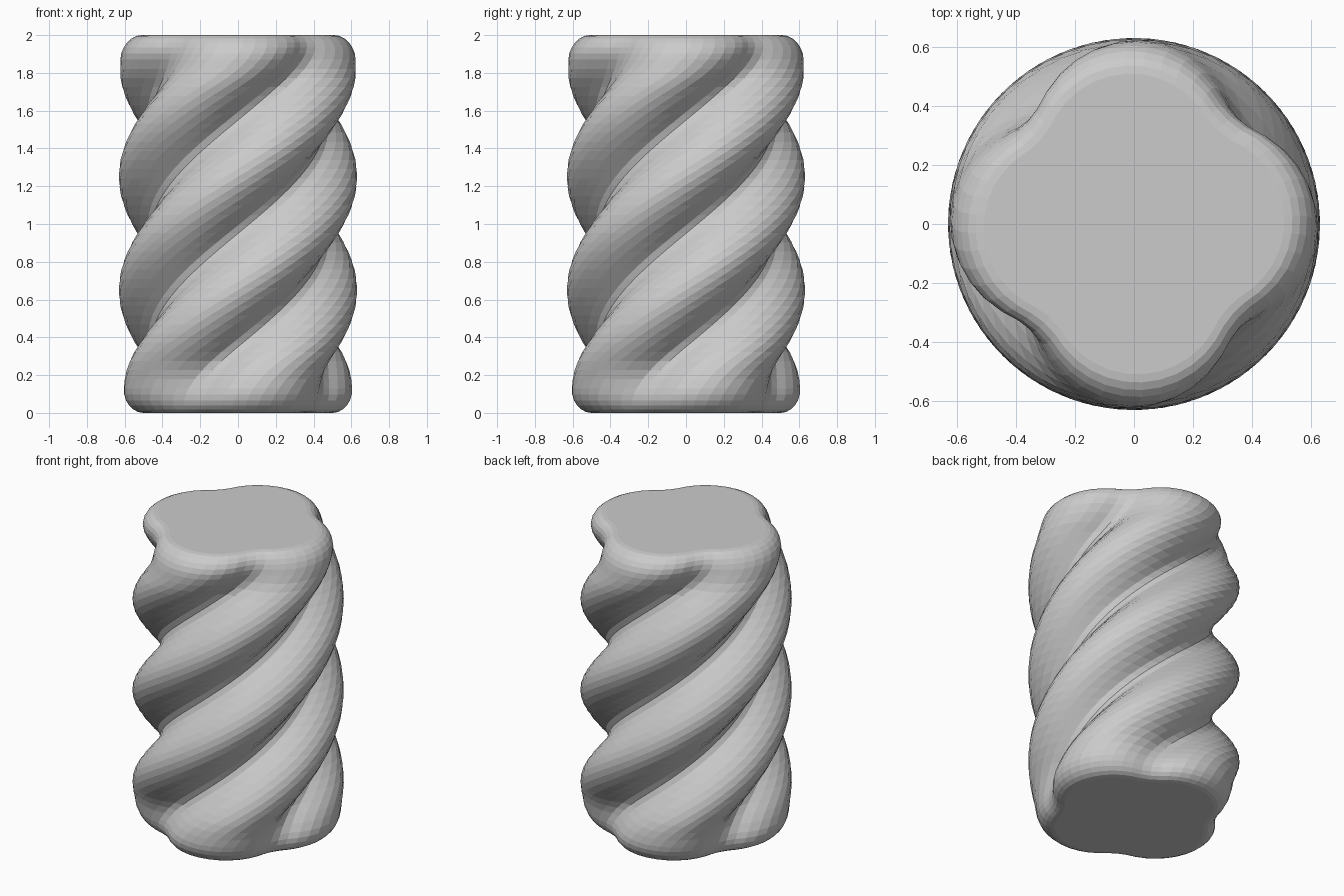
import bpy, bmesh, math

if "Cube" in bpy.data.objects:
    bpy.data.objects.remove(bpy.data.objects["Cube"])

HEIGHT = 2.0
LOBES, STEPS = 4, 14          # four twisted strands, facets per strand
STRAND_D, STRAND_R = 0.338, 0.292   # strand centre distance and radius
VALLEY = 0.46                 # softened groove radius
PITCH = 0.6                   # rise per quarter turn
ROUND_H, ROUND_IN = 0.13, 0.105   # rounded rim height and inset


def strand_radius(phi):
    """Outer radius of a strand at angle phi from its middle, groove softened."""
    r = STRAND_D * math.cos(phi) + math.sqrt(STRAND_R ** 2 - (STRAND_D * math.sin(phi)) ** 2)
    return (r + VALLEY + math.sqrt((r - VALLEY) ** 2 + 0.0008)) / 2


def eased(h, zone):
    """Distance from an end, with the twist slowing to nothing at the end."""
    return h if h > zone else zone / 2 + h * h / (2 * zone)


def ring(bm, z):
    """One cross-section of the twisted column."""
    h = min(z, HEIGHT - z)
    twist_z = eased(z, 0.32) if z < 1 else HEIGHT - eased(HEIGHT - z, 0.26)
    turn = (twist_z - 0.35) / PITCH * math.pi / 2
    k = max(0.0, 1 - h / ROUND_H)
    inset = ROUND_IN * (1 - math.sqrt(1 - k * k))
    fill = 0.5 * max(0.0, 1 - h / 0.26)
    verts = []
    for i in range(LOBES * STEPS):
        a = i / (LOBES * STEPS) * math.tau
        phi = (i % STEPS) / STEPS * math.pi / 2 - math.pi / 4
        r = strand_radius(phi)
        r += (0.6 - r) * fill - inset
        verts.append(bm.verts.new((r * math.cos(a + turn), r * math.sin(a + turn), z)))
    return verts


# Ring heights: close together at the rounded rims
rim = [ROUND_H * (1 - math.cos(t * math.pi / 12)) for t in range(7)]
middle = [ROUND_H + (HEIGHT - 2 * ROUND_H) * i / 36 for i in range(1, 36)]
heights = rim + middle + [HEIGHT - z for z in reversed(rim)]

# Twisted column
bm = bmesh.new()
rings = [ring(bm, z) for z in heights]
n = LOBES * STEPS
for lo, hi in zip(rings, rings[1:]):
    for i in range(n):
        j = (i + 1) % n
        bm.faces.new((lo[i], lo[j], hi[j], hi[i]))
bm.faces.new(list(reversed(rings[0])))
bm.faces.new(rings[-1])
bmesh.ops.recalc_face_normals(bm, faces=bm.faces)
mesh = bpy.data.meshes.new("twisted_column")
bm.to_mesh(mesh)
bm.free()

# Plain light grey
grey = bpy.data.materials.new("light grey")
grey.diffuse_color = (0.6, 0.6, 0.6, 1)
grey.use_nodes = True
grey.node_tree.nodes["Principled BSDF"].inputs["Base Color"].default_value = grey.diffuse_color
mesh.materials.append(grey)
bpy.context.collection.objects.link(bpy.data.objects.new("twisted_column", mesh))
